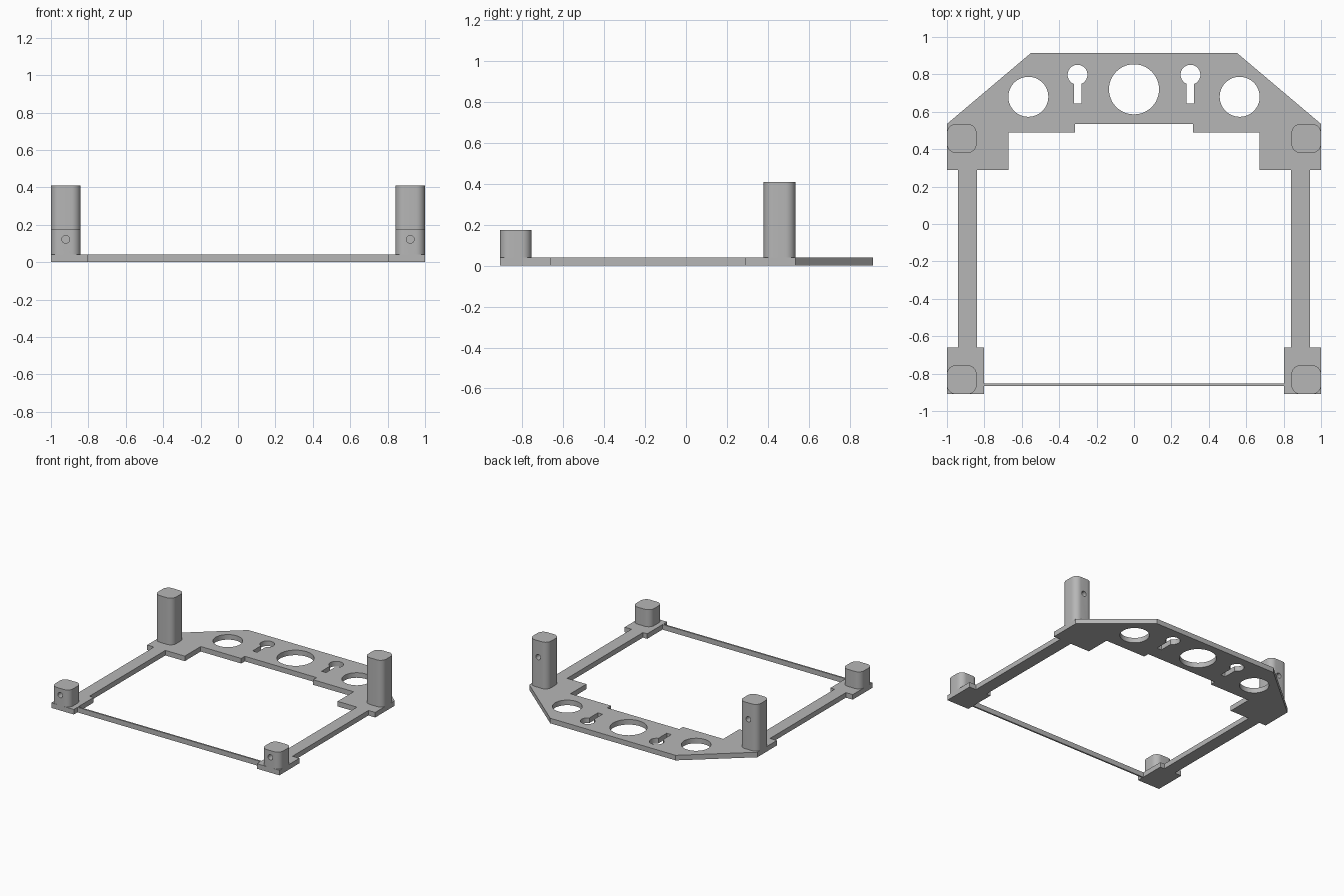
import bpy, bmesh
from math import cos, sin, pi, radians, acos
from mathutils import Matrix

cube = bpy.data.objects.get("Cube")
if cube:
    bpy.data.objects.remove(cube, do_unlink=True)

grey = bpy.data.materials.new("plain grey")
grey.use_nodes = True
grey.diffuse_color = (0.47, 0.47, 0.47, 1)
grey.node_tree.nodes["Principled BSDF"].inputs["Base Color"].default_value = (0.47, 0.47, 0.47, 1)

PLATE = 0.04  # base thickness


def arc(cx, cy, r, start=0, end=2 * pi, n=48, closed=True):
    steps = n if closed else n - 1
    return [(cx + r * cos(start + (end - start) * i / steps),
             cy + r * sin(start + (end - start) * i / steps)) for i in range(n)]


def mirrored(half):
    """Close a right-hand outline with its mirror image."""
    return half + [(-x, y) for x, y in reversed(half)]


def extrude_loops(name, loops, z0, z1):
    """Solid from a filled 2D outline; inner loops become holes."""
    curve = bpy.data.curves.new(name, 'CURVE')
    curve.dimensions = '2D'
    curve.fill_mode = 'BOTH'
    curve.extrude = (z1 - z0) / 2
    for pts in loops:
        spline = curve.splines.new('POLY')
        spline.points.add(len(pts) - 1)
        for p, (x, y) in zip(spline.points, pts):
            p.co = (x, y, 0, 1)
        spline.use_cyclic_u = True
    temp = bpy.data.objects.new(name + " outline", curve)
    bpy.context.collection.objects.link(temp)
    deps = bpy.context.evaluated_depsgraph_get()
    mesh = bpy.data.meshes.new_from_object(temp.evaluated_get(deps))
    bpy.data.objects.remove(temp, do_unlink=True)
    bm = bmesh.new()
    bm.from_mesh(mesh)
    bmesh.ops.remove_doubles(bm, verts=bm.verts, dist=1e-5)
    bmesh.ops.translate(bm, verts=bm.verts, vec=(0, 0, (z0 + z1) / 2))
    bmesh.ops.recalc_face_normals(bm, faces=bm.faces)
    bm.to_mesh(mesh)
    bm.free()
    mesh.materials.clear()
    mesh.materials.append(grey)
    ob = bpy.data.objects.new(name, mesh)
    bpy.context.collection.objects.link(ob)
    return ob


def activate(ob):
    bpy.ops.object.select_all(action='DESELECT')
    ob.select_set(True)
    bpy.context.view_layer.objects.active = ob


def smooth(ob):
    activate(ob)
    bpy.ops.object.shade_smooth_by_angle(angle=radians(30))


def keyhole(cx, cy, r, half_width, bottom):
    a = acos(half_width / r)
    head = arc(cx, cy, r, -a, pi + a, 32, closed=False)
    return head + [(cx - half_width, bottom), (cx + half_width, bottom)]


def rounded_box(x0, x1, y0, y1, r):
    pts = []
    for i, (cx, cy) in enumerate([(x1 - r, y1 - r), (x0 + r, y1 - r),
                                  (x0 + r, y0 + r), (x1 - r, y0 + r)]):
        pts += arc(cx, cy, r, i * pi / 2, (i + 1) * pi / 2, 9, closed=False)
    return pts


# Base frame: outer edge, large opening, round holes and keyholes
outer = mirrored([(0.55, 0.915), (1, 0.535), (1, 0.29), (0.94, 0.29),
                  (0.94, -0.66), (1, -0.66), (1, -0.91), (0.803, -0.91),
                  (0.803, -0.865)])
opening = mirrored([(0.315, 0.535), (0.315, 0.49), (0.67, 0.49), (0.67, 0.29),
                    (0.84, 0.29), (0.84, -0.66), (0.803, -0.66),
                    (0.803, -0.852)])
loops = [outer, opening, arc(0, 0.72, 0.134)]
for side in (-1, 1):
    loops.append(arc(side * 0.565, 0.68, 0.107))
    loops.append(keyhole(side * 0.302, 0.798, 0.053, 0.02, 0.643))
smooth(extrude_loops("base_frame", loops, 0, PLATE))


# Corner posts with a blind screw hole on the outward face
def post(name, side, y0, y1, top, hole_y, hole_z):
    x0, x1 = sorted((side * 0.842, side * 1.0))
    ob = extrude_loops(name, [rounded_box(x0, x1, y0, y1, 0.048)], PLATE, top)
    bm = bmesh.new()
    bmesh.ops.create_cone(bm, cap_ends=True, segments=24, radius1=0.021,
                          radius2=0.021, depth=0.16,
                          matrix=Matrix.Translation((side * 0.921, hole_y, hole_z))
                          @ Matrix.Rotation(pi / 2, 4, 'X'))
    mesh = bpy.data.meshes.new("hole_cutter")
    bm.to_mesh(mesh)
    bm.free()
    mesh.materials.append(grey)
    cutter = bpy.data.objects.new("hole_cutter", mesh)
    cutter.hide_render = True
    bpy.context.collection.objects.link(cutter)
    mod = ob.modifiers.new("screw hole", 'BOOLEAN')
    mod.operation = 'DIFFERENCE'
    mod.solver = 'EXACT'
    mod.object = cutter
    activate(ob)
    bpy.ops.object.modifier_apply(modifier=mod.name)
    bpy.data.objects.remove(cutter, do_unlink=True)
    smooth(ob)


for label, side in (("left", 1), ("right", -1)):
    post("front_post_" + label, side, -0.91, -0.755, 0.175, -0.91, 0.122)
    post("back_post_" + label, side, 0.38, 0.535, 0.41, 0.535, 0.28)
